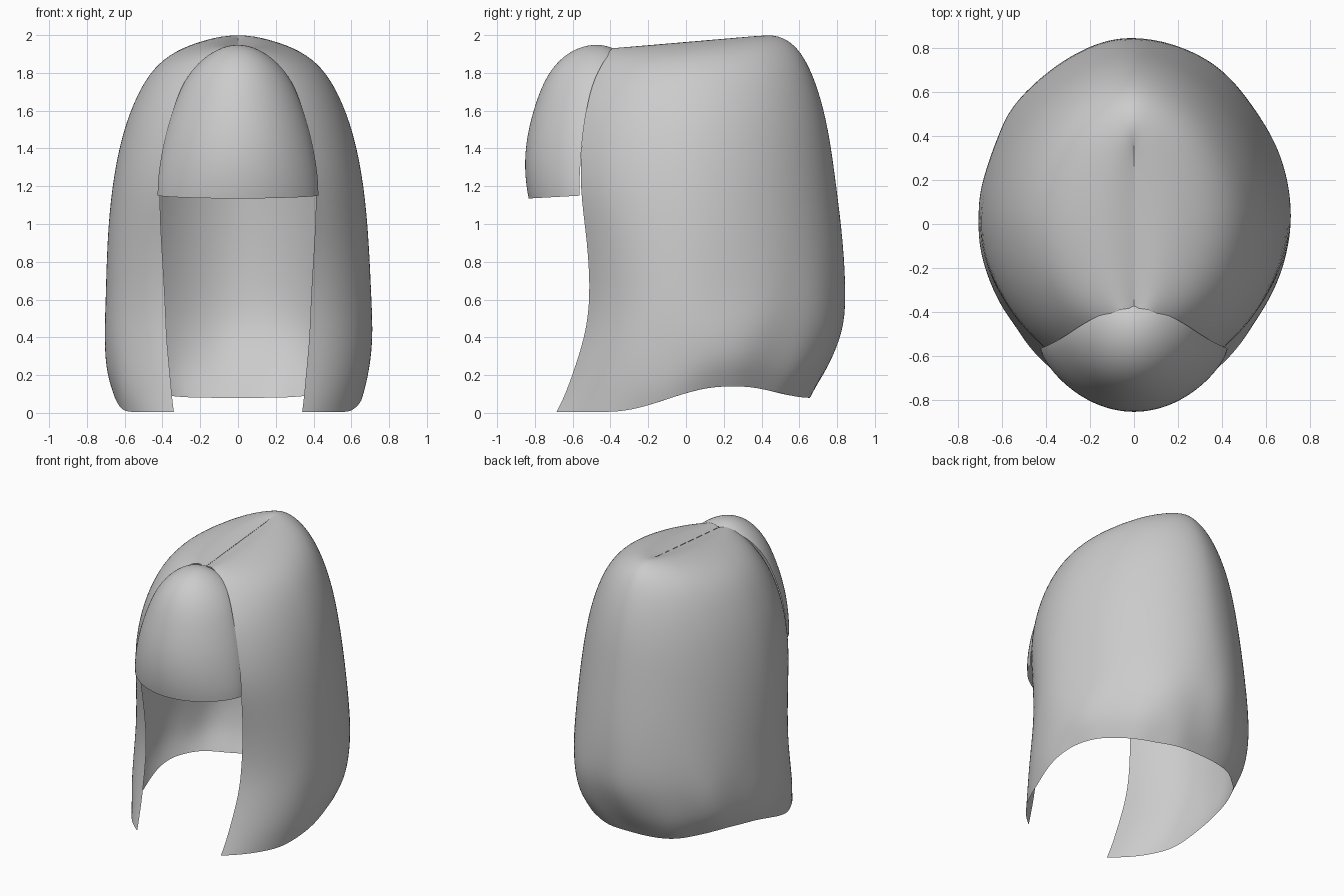
import bpy, bmesh, math
from mathutils import Vector, noise

if "Cube" in bpy.data.objects:
    bpy.data.objects.remove(bpy.data.objects["Cube"])

grey = bpy.data.materials.new("hair grey")
grey.use_nodes = True
grey.diffuse_color = (0.6, 0.6, 0.6, 1)
grey.node_tree.nodes["Principled BSDF"].inputs["Base Color"].default_value = (0.6, 0.6, 0.6, 1)


def smoothstep(a, b, x):
    t = min(max((x - a) / (b - a), 0), 1)
    return t * t * (3 - 2 * t)


def loft(name, rings):
    """Skin a list of equally long point rows into a smooth open sheet."""
    bm = bmesh.new()
    rows = [[bm.verts.new(p) for p in ring] for ring in rings]
    for a, b in zip(rows, rows[1:]):
        for i in range(len(a) - 1):
            bm.faces.new((a[i], b[i], b[i + 1], a[i + 1]))
    mesh = bpy.data.meshes.new(name)
    bm.to_mesh(mesh)
    bm.free()
    mesh.materials.append(grey)
    for poly in mesh.polygons:
        poly.use_smooth = True
    obj = bpy.data.objects.new(name, mesh)
    bpy.context.collection.objects.link(obj)
    sub = obj.modifiers.new("Smooth", "SUBSURF")
    sub.levels = sub.render_levels = 2
    sub.boundary_smooth = "PRESERVE_CORNERS"


# Long hair: height, half width, back y, front edge x, front edge y
LEVELS = [
    (1.985, .001, .34, .0005, -.38), (2.005, .10, .43, .05, -.385),
    (1.99, .21, .51, .10, -.40), (1.945, .34, .58, .17, -.44),
    (1.86, .45, .64, .235, -.48), (1.72, .535, .70, .31, -.53),
    (1.5, .615, .757, .38, -.55), (1.2, .67, .797, .42, -.565),
    (.9, .695, .835, .405, -.52), (.6, .705, .85, .385, -.505),
    (.4, .712, .828, .38, -.535), (.2, .705, .762, .36, -.60),
    (.08, .68, .70, .35, -.645), (0, .655, .66, .34, -.685),
]
FRONT_POWER = 2.05


def hem(y):
    return .005 + .135 * smoothstep(-.4, .2, y) - .06 * smoothstep(.3, .65, y)


def hair_point(level, s):
    """s runs from -1 at one front edge, round the back, to 1 at the other."""
    z, w, back, ex, ey = level
    end = math.pi - math.asin((ex / w) ** (FRONT_POWER / 2))
    a = s * end
    if math.cos(a) > 0:
        # the back is narrower above and rounder near the hem
        depth, power = back, 2.05 - .23 * smoothstep(.2, 1.1, z)
    else:
        depth, power = ey / (1 - (ex / w) ** FRONT_POWER) ** (1 / FRONT_POWER), FRONT_POWER
    x = w * math.copysign(abs(math.sin(a)) ** (2 / power), a)
    y = depth * abs(math.cos(a)) ** (2 / power)
    # the crown slopes forward, the hem is wavy
    z += .085 * (y - .42) * smoothstep(1.1, 1.9, z) if y < .42 else 0
    if z < .6:
        z = hem(y) + z * (.6 - hem(y)) / .6
    # soft folds in the lower sides
    fold = noise.noise(Vector((x * 5, y * 5, z * 3))) * .03
    fold *= (1 - smoothstep(.3, .8, z)) * (1 - smoothstep(.6, 1, abs(s)))
    return Vector((x * (1 + fold), y * (1 + fold), z))


STEPS = 22
loft("long_hair", [[hair_point(level, i / STEPS) for i in range(-STEPS, STEPS + 1)]
                   for level in LEVELS])

# Fringe: middle y, middle z, side x, side y, side z
FRINGE = [
    (-.375, 1.925, .01, -.375, 1.92), (-.44, 1.952, .085, -.385, 1.92),
    (-.54, 1.948, .16, -.415, 1.89), (-.65, 1.895, .235, -.455, 1.83),
    (-.74, 1.79, .30, -.50, 1.73), (-.80, 1.64, .35, -.53, 1.59),
    (-.845, 1.47, .39, -.55, 1.45), (-.858, 1.32, .415, -.56, 1.31),
    (-.848, 1.2, .425, -.565, 1.21), (-.835, 1.135, .425, -.565, 1.15),
]


def fringe_point(level, s):
    my, mz, sx, sy, sz = level
    a = s * math.pi / 2
    k = max(math.cos(a), 0) ** 1.4
    return Vector((sx * math.sin(a), sy + (my - sy) * k, sz + (mz - sz) * k))


loft("fringe", [[fringe_point(level, i / 8) for i in range(-8, 9)] for level in FRINGE])
